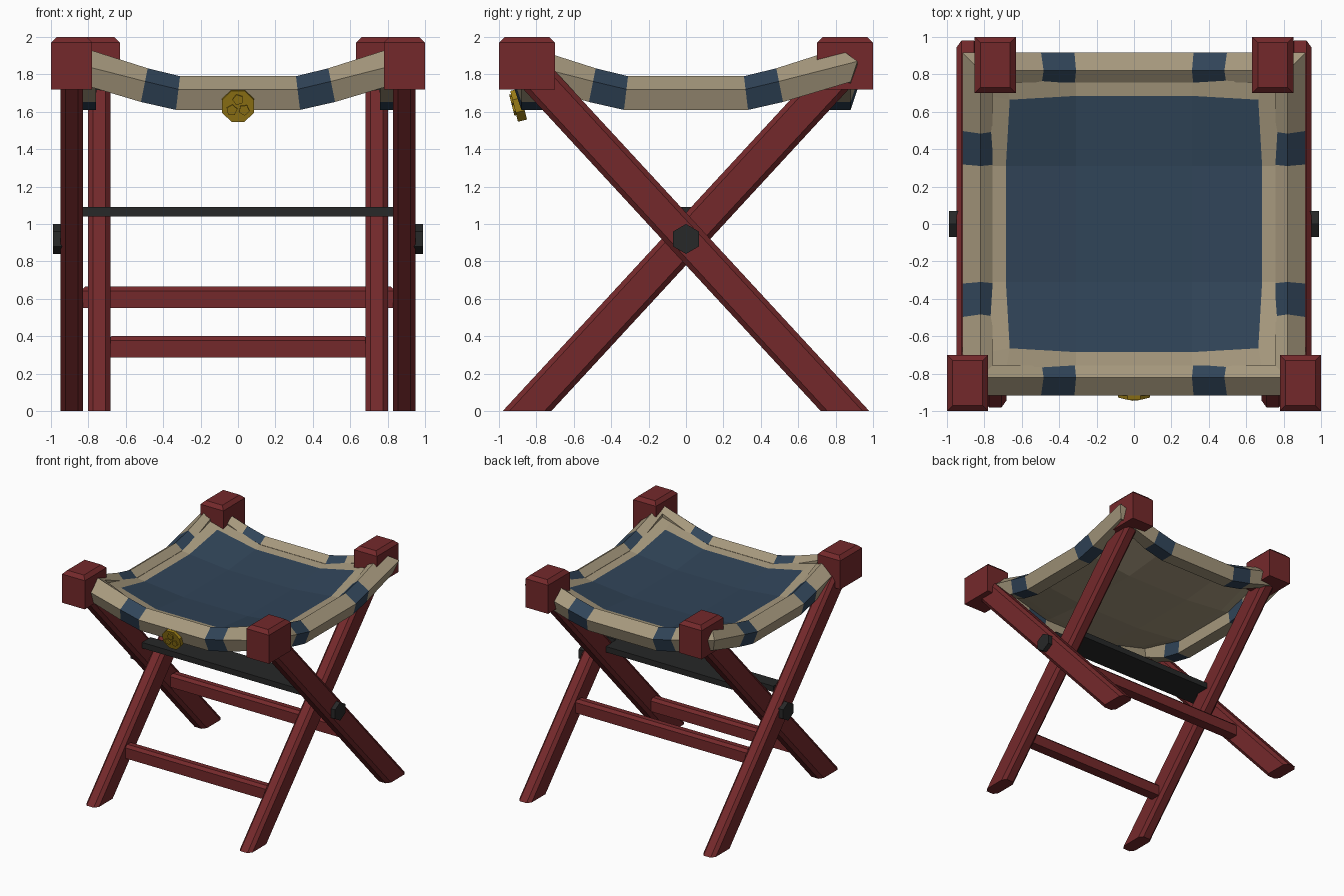
import bpy, bmesh, math
from mathutils import Matrix, Vector

if "Cube" in bpy.data.objects:
    bpy.data.objects.remove(bpy.data.objects["Cube"], do_unlink=True)


def material(name, rgb):
    m = bpy.data.materials.new(name)
    m.use_nodes = True
    m.diffuse_color = (*rgb, 1)
    m.node_tree.nodes["Principled BSDF"].inputs["Base Color"].default_value = (*rgb, 1)
    return m


RED = material("red_wood", (0.175, 0.022, 0.024))
TAN = material("tan_canvas", (0.38, 0.315, 0.205))
BLUE = material("blue_canvas", (0.03, 0.058, 0.098))
IRON = material("dark_iron", (0.02, 0.021, 0.021))
GOLD = material("gold", (0.32, 0.2, 0.008))


def finish(name, bm, *mats):
    bmesh.ops.recalc_face_normals(bm, faces=bm.faces)
    me = bpy.data.meshes.new(name)
    bm.to_mesh(me)
    bm.free()
    for m in mats:
        me.materials.append(m)
    ob = bpy.data.objects.new(name, me)
    bpy.context.collection.objects.link(ob)


def loft(bm, rings, closed=False):
    """Skin a list of point rings; returns faces grouped by segment."""
    vs = [[bm.verts.new(p) for p in r] for r in rings]
    n, k = len(vs), len(vs[0])
    groups = []
    for i in range(n if closed else n - 1):
        a, b = vs[i], vs[(i + 1) % n]
        groups.append([bm.faces.new((a[j], a[(j + 1) % k], b[(j + 1) % k], b[j]))
                       for j in range(k)])
    if not closed:
        bm.faces.new(vs[0])
        bm.faces.new(vs[-1])
    return groups


def box(name, lo, hi, mat, chamfer=0):
    lo, hi = Vector(lo), Vector(hi)
    bm = bmesh.new()
    bmesh.ops.create_cube(bm, size=1)
    for v in bm.verts:
        v.co = (lo + hi) / 2 + v.co * (hi - lo)
    if chamfer:
        # chamfer the upper rim only
        rim = [e for e in bm.edges if all(v.co.z > hi.z - 1e-4 for v in e.verts)]
        bmesh.ops.bevel(bm, geom=rim, offset=chamfer, segments=1, affect='EDGES')
    finish(name, bm, mat)


def prism(name, sides, radius, depth, matrix, mat):
    bm = bmesh.new()
    bmesh.ops.create_cone(bm, cap_ends=True, segments=sides, radius1=radius,
                          radius2=radius, depth=depth, matrix=matrix)
    finish(name, bm, mat)


# Crossed legs: chamfered section sheared between the floor and the corner block
PIVOT, RUN, TOP = 0.92, 0.924, 1.85


def leg(name, x, lean):
    hx, hy, cx, cy = 0.06, 0.13, 0.026, 0.036
    section = [(-hx, cy - hy), (cx - hx, -hy), (hx - cx, -hy), (hx, cy - hy),
               (hx, hy - cy), (hx - cx, hy), (cx - hx, hy), (-hx, hy - cy)]
    bm = bmesh.new()
    loft(bm, [[(x + a, b + lean * (PIVOT - z) * RUN, z) for a, b in section]
              for z in (0, TOP)])
    finish(name, bm, RED)


for s, side in ((1, "left"), (-1, "right")):
    leg(f"outer_leg_{side}", s * 0.889, 1)
    leg(f"inner_leg_{side}", s * 0.742, -1)
    # Corner blocks
    for part, x, y in (("front", 0.89, -0.85), ("back", 0.742, 0.85)):
        box(f"{part}_block_{side}", (s * x - 0.11, y - 0.15, 1.72),
            (s * x + 0.11, y + 0.15, 2.0), RED, 0.03)
    # Hexagonal pivot bolts, point up
    prism(f"pivot_bolt_{side}", 6, 0.08, 0.13,
          Matrix.Translation((s * 0.923, 0, PIVOT)) @ Matrix.Rotation(math.pi / 2, 4, 'Y')
          @ Matrix.Rotation(math.pi / 6, 4, 'Z'), IRON)

# Wooden cross bars, and an iron bar for each pair of legs
box("back_stretcher", (-0.84, 0.25, 0.55), (0.84, 0.34, 0.665), RED, 0.023)
box("front_stretcher", (-0.7, -0.58, 0.285), (0.7, -0.49, 0.40), RED, 0.023)
box("outer_iron_bar", (-0.83, -0.14, 1.04), (0.83, -0.02, 1.09), IRON)
box("inner_iron_bar", (-0.69, -0.02, 1.04), (0.69, 0.13, 1.09), IRON)

# Padded seat frame: five-sided section swept round a mitred square
BEND, BAND, RISE = 0.31, 0.483, 0.15
section = [(0.917, 1.72), (0.82, 1.79), (0.757, 1.74), (0.76, 1.61), (0.88, 1.61)]
rings = []
for k in range(4):
    turn = Matrix.Rotation(k * math.pi / 2, 3, 'Z')
    rings.append([turn @ Vector((-u, -u, z + RISE)) for u, z in section])
    for t in (-BAND, -BEND, BEND, BAND):
        lift = RISE * (abs(t) - BEND) / (0.92 - BEND)
        skew = 0.12 if abs(t) == BEND else 0.2
        rings.append([turn @ Vector((t + math.copysign(skew * (1.79 - z), t), -u, z + lift))
                      for u, z in section])
bm = bmesh.new()
for i, faces in enumerate(loft(bm, rings, closed=True)):
    for f in faces:
        f.material_index = 1 if i % 5 in (1, 3) else 0
finish("seat_frame", bm, TAN, BLUE)


# Sagging canvas: tan hem and underside, blue panel on top
def rise(t):
    return max(0, abs(t) - BEND) * 0.246


def canvas_z(x, y):
    m = max(abs(x), abs(y))
    return 1.68 + 0.1 * m * m + rise(x) * rise(y) / rise(0.72)


lines = (-0.78, -0.685, -0.31, 0.31, 0.685, 0.78)
last = len(lines) - 1
bm = bmesh.new()
for drop in (0, 0.02):
    grid = []
    for x in lines:
        row = []
        for y in lines:
            pull = 0.97 if abs(x) == abs(y) == 0.685 else 1
            row.append(bm.verts.new((x * pull, y * pull, canvas_z(x, y) - drop)))
        grid.append(row)
    for i in range(last):
        for j in range(last):
            f = bm.faces.new((grid[i][j], grid[i + 1][j], grid[i + 1][j + 1], grid[i][j + 1]))
            f.material_index = int(drop == 0 and 0 < i < last - 1 and 0 < j < last - 1)
# Join the two layers around the rim
bmesh.ops.bridge_loops(bm, edges=[e for e in bm.edges if e.is_boundary])
finish("seat_canvas", bm, TAN, BLUE)

# Octagonal gold badge with three plain studs
face = Matrix.Translation((0, -0.895, 1.635)) @ Matrix.Rotation(math.radians(104), 4, 'X')
prism("badge", 8, 0.092, 0.05, face @ Matrix.Rotation(math.pi / 8, 4, 'Z'), GOLD)
for k in range(3):
    prism(f"badge_stud_{k + 1}", 5, 0.03, 0.012,
          face @ Matrix.Rotation(math.pi / 2 + k * math.tau / 3, 4, 'Z')
          @ Matrix.Translation((0.038, 0, 0.029)), GOLD)
